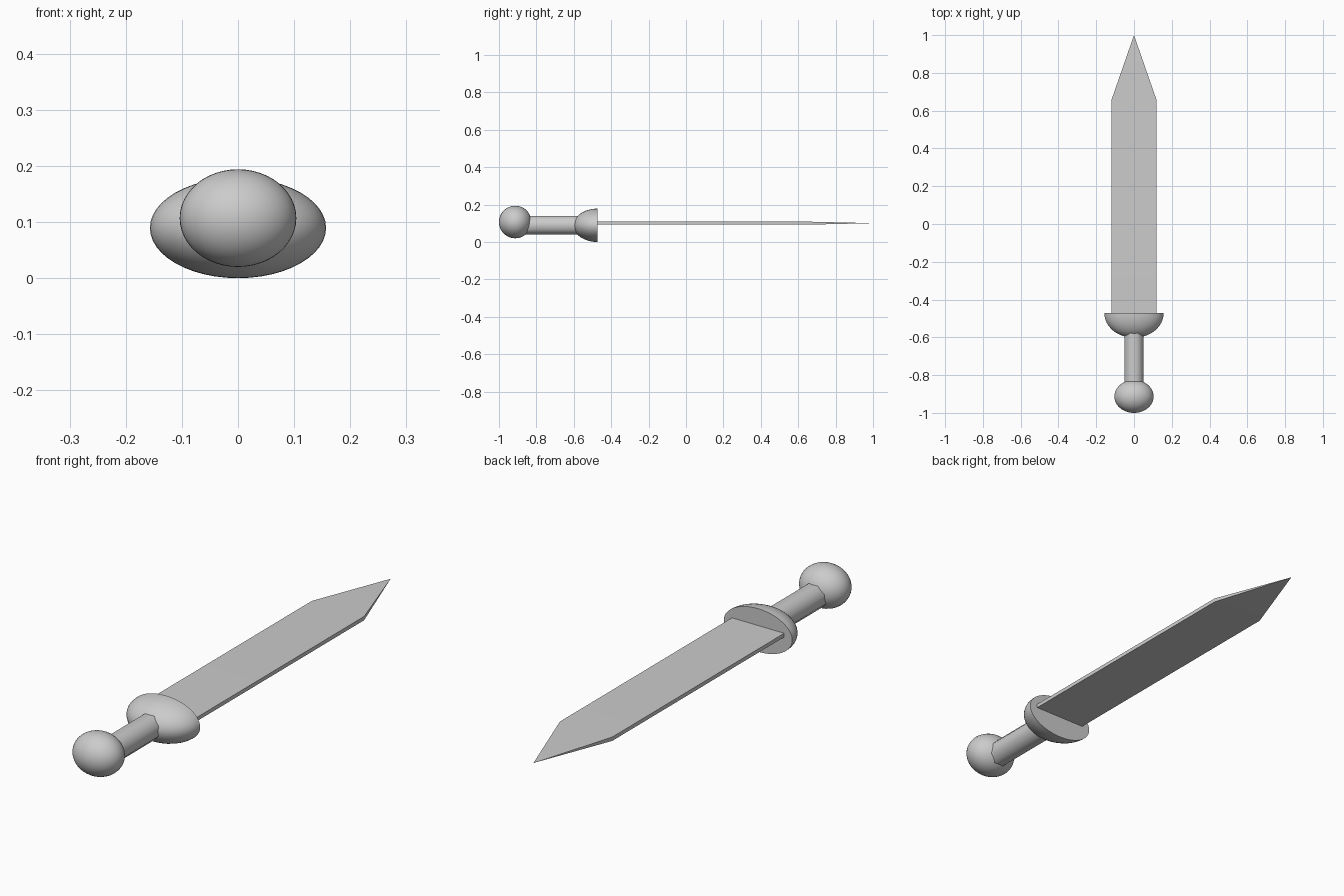
import bpy, bmesh
from math import pi
from mathutils import Matrix, Vector

if "Cube" in bpy.data.objects:
    bpy.data.objects.remove(bpy.data.objects["Cube"])


def make(name, bm, angle=0.6):
    bmesh.ops.recalc_face_normals(bm, faces=bm.faces)
    mesh = bpy.data.meshes.new(name)
    bm.to_mesh(mesh)
    bm.free()
    ob = bpy.data.objects.new(name, mesh)
    bpy.context.collection.objects.link(ob)
    bpy.ops.object.select_all(action='DESELECT')
    bpy.context.view_layer.objects.active = ob
    ob.select_set(True)
    bpy.ops.object.shade_smooth_by_angle(angle=angle)
    return ob


def ellipsoid(centre, radii):
    # sphere with its poles along the sword's length
    bm = bmesh.new()
    m = Matrix.Translation(centre) @ Matrix.Diagonal((*radii, 1)) @ Matrix.Rotation(pi / 2, 4, 'X')
    bmesh.ops.create_uvsphere(bm, u_segments=48, v_segments=24, radius=1, matrix=m)
    return bm


# pommel
make("pommel", ellipsoid((0, -0.913, 0.107), (0.104, 0.087, 0.087)))

# grip: eight-sided rod running into pommel and guard
bm = bmesh.new()
m = Matrix.Translation((0, -0.70, 0.09)) @ Matrix.Rotation(pi / 2, 4, 'X') @ Matrix.Rotation(pi / 8, 4, 'Z')
bmesh.ops.create_cone(bm, cap_ends=True, segments=8, radius1=0.054, radius2=0.054, depth=0.36, matrix=m)
make("grip", bm, angle=0.9)

# guard: half ellipsoid, cut flat on the blade side
bm = ellipsoid((0, -0.472, 0.0895), (0.157, 0.13, 0.0895))
cut = bmesh.ops.bisect_plane(bm, geom=bm.verts[:] + bm.edges[:] + bm.faces[:], dist=1e-5,
                             plane_co=(0, -0.472, 0), plane_no=(0, 1, 0), clear_outer=True)
bmesh.ops.holes_fill(bm, edges=[e for e in bm.edges if e.is_boundary])
make("guard", bm)

# blade: thin flat bar
bm = bmesh.new()
m = Matrix.Translation((0, 0.075, 0.101)) @ Matrix.Diagonal((0.24, 1.16, 0.016, 1))
bmesh.ops.create_cube(bm, size=1, matrix=m)
# blade point: far end pulled out to a tip
end = next(f for f in bm.faces if f.calc_center_median().y > 0.6)
poked = bmesh.ops.poke(bm, faces=[end])
poked["verts"][0].co = Vector((0, 1.0, 0.101))
make("blade", bm)
